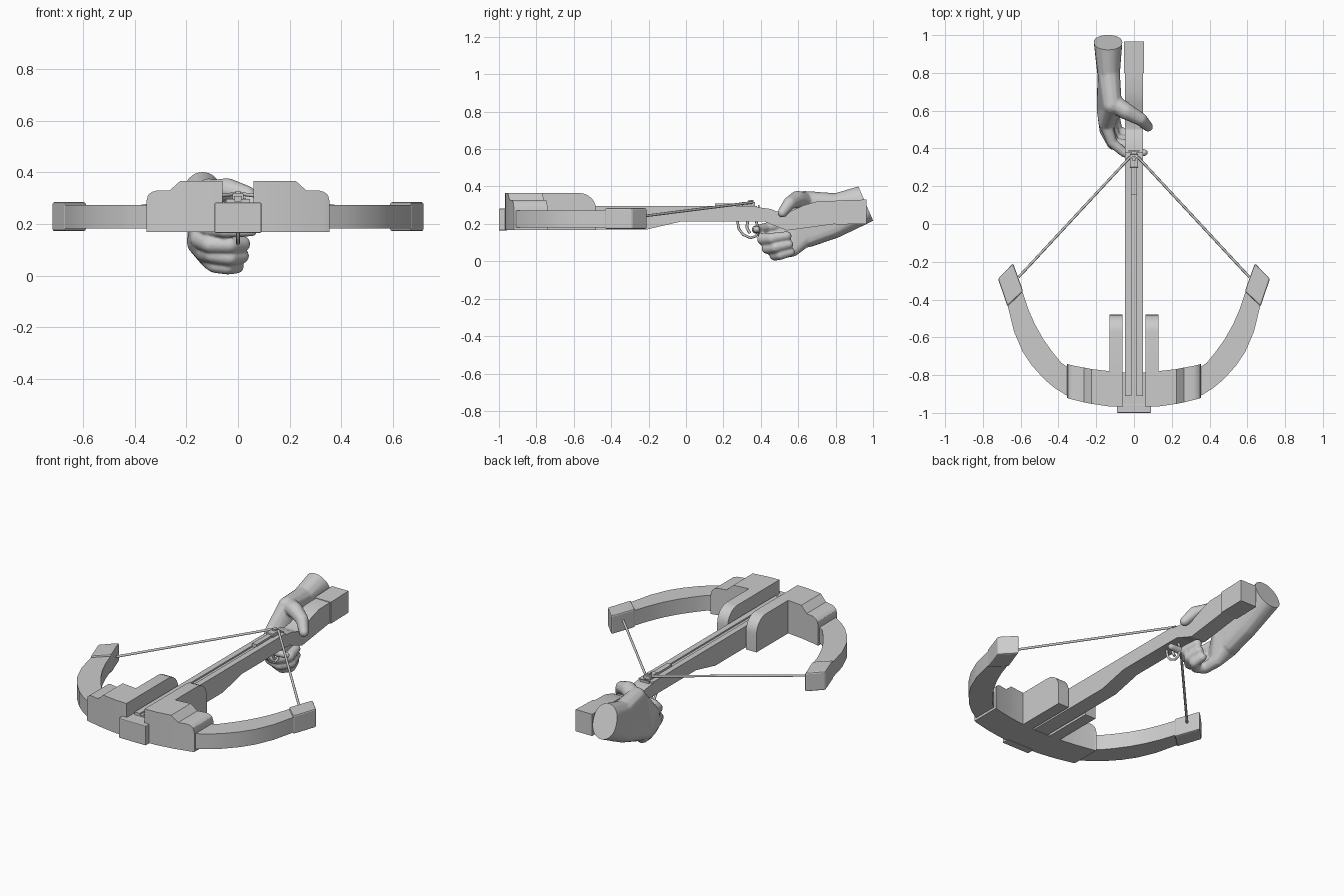
import bpy, bmesh, math
from mathutils import Vector, Matrix

if "Cube" in bpy.data.objects:
    bpy.data.objects.remove(bpy.data.objects["Cube"])


def finish(bm, name, smooth=None, bevel=0):
    bmesh.ops.recalc_face_normals(bm, faces=bm.faces[:])
    me = bpy.data.meshes.new(name)
    bm.to_mesh(me)
    bm.free()
    ob = bpy.data.objects.new(name, me)
    bpy.context.collection.objects.link(ob)
    if bevel:
        m = ob.modifiers.new("bevel", 'BEVEL')
        m.width = bevel
        m.segments = 2
    if smooth:
        bpy.ops.object.select_all(action='DESELECT')
        ob.select_set(True)
        bpy.context.view_layer.objects.active = ob
        bpy.ops.object.shade_smooth_by_angle(angle=math.radians(smooth))
    return ob


def loft(name, rings, smooth=None, bevel=0):
    """Skin closed rings of equal point count and cap both ends."""
    bm = bmesh.new()
    vs = [[bm.verts.new(p) for p in r] for r in rings]
    n = len(rings[0])
    for a, b in zip(vs, vs[1:]):
        for i in range(n):
            bm.faces.new((a[i], a[(i + 1) % n], b[(i + 1) % n], b[i]))
    bm.faces.new(vs[0])
    bm.faces.new(vs[-1])
    return finish(bm, name, smooth, bevel)


def side_prism(name, profile, x0, x1, **kw):
    """Extrude a (y, z) profile across x."""
    return loft(name, [[(x, y, z) for y, z in profile] for x in (x0, x1)], **kw)


def box(name, x0, x1, y0, y1, z0, z1, **kw):
    return side_prism(name, [(y0, z0), (y1, z0), (y1, z1), (y0, z1)], x0, x1, **kw)


def wire(name, pts, r):
    cu = bpy.data.curves.new(name, 'CURVE')
    cu.dimensions = '3D'
    cu.bevel_depth = r
    cu.bevel_resolution = 2
    cu.use_fill_caps = True
    sp = cu.splines.new('POLY')
    sp.points.add(len(pts) - 1)
    for p, co in zip(sp.points, pts):
        p.co = (*co, 1)
    ob = bpy.data.objects.new(name, cu)
    bpy.context.collection.objects.link(ob)


# Stock, butt and top rails
side_prism("stock", [(-.91, .17), (-.21, .17), (-.03, .212), (.42, .212), (.46, .195), (.54, .165),
                     (.80, .2), (.80, .322), (.70, .32), (.63, .30), (.56, .268), (.50, .262),
                     (.45, .28), (.40, .287), (-.91, .287)], -.047, .047, smooth=25)
side_prism("butt", [(.80, .197), (.965, .2), (.965, .33), (.80, .325)], -.054, .054)
for s, side in ((-1, "left"), (1, "right")):
    box("rail_" + side, s * .012, s * .047, -.91, .38, .285, .296)

# Front block and the bow centre under the stock
box("front_block", -.09, .09, -1.0, -.955, .165, .282, bevel=.004)
box("bow_centre", -.065, .065, -.965, -.785, .168, .28)

# Trigger mechanism and latch
box("bolt_channel", -.015, .015, .155, .36, .28, .308)
box("latch", -.022, .022, .30, .37, .295, .318, bevel=.003)
box("sight", -.01, .01, .335, .36, .31, .328)
box("latch_pin", -.03, .03, .385, .393, .28, .30)
wire("trigger_guard", [(0, .275, .215), (0, .282, .175), (0, .305, .143), (0, .345, .125),
                       (0, .375, .135), (0, .388, .165), (0, .375, .215)], .007)
wire("trigger", [(0, .33, .215), (0, .325, .18), (0, .342, .15)], .008)

# Housing stations: x, top z, front y, back y
housing = [(.06, .365, -.968, -.78), (.13, .365, -.966, -.779), (.225, .365, -.952, -.768),
           (.265, .329, -.944, -.76), (.315, .329, -.932, -.751), (.335, .323, -.927, -.746),
           (.349, .31, -.923, -.743), (.355, .285, -.92, -.74)]
# Limb stations: outer point, inner point
limb = [(.34, -.918, .34, -.765), (.42, -.868, .385, -.735), (.475, -.822, .43, -.68),
        (.54, -.75, .48, -.61), (.59, -.675, .525, -.53), (.635, -.57, .56, -.45),
        (.672, -.42, .60, -.33)]
arc = [(-.57 + .09 * math.sin(a), .275 + .09 * math.cos(a))
       for a in [i * math.pi / 12 for i in range(7)]]

for s, side in ((-1, "left"), (1, "right")):
    loft("housing_" + side, [[(s * x, f, .168), (s * x, b, .168), (s * x, b, t), (s * x, f, t)]
                             for x, t, f, b in housing], smooth=30)
    side_prism("cheek_" + side, [(-.80, .168), (-.48, .168)] + arc[::-1] + [(-.80, .365)],
               s * .06, s * .13, smooth=30)
    loft("limb_" + side, [[(s * a, b, .182), (s * c, d, .182), (s * c, d, .273), (s * a, b, .273)]
                          for a, b, c, d in limb], smooth=25)
    tip = [(.64, -.208), (.587, -.356), (.67, -.436), (.72, -.29)]
    loft("tip_" + side, [[(s * x, y, z) for x, y in tip] for z in (.172, .284)], bevel=.008)
    wire("string_" + side, [(s * .61, -.28, .235), (s * .02, .355, .315)], .007)
wire("string_middle", [(-.022, .355, .315), (.022, .355, .315)], .007)

# Hand: hulls around spheres, merged by a voxel remesh
hand = bmesh.new()


def hull(balls, extra=()):
    tmp = bmesh.new()
    for x, y, z, r in balls:
        bmesh.ops.create_icosphere(tmp, subdivisions=2, radius=r,
                                   matrix=Matrix.Translation((x, y, z)))
    for p in extra:
        tmp.verts.new(p)
    res = bmesh.ops.convex_hull(tmp, input=tmp.verts[:])
    junk = {g for g in res["geom_interior"] + res["geom_unused"] if isinstance(g, bmesh.types.BMVert)}
    bmesh.ops.delete(tmp, geom=list(junk), context='VERTS')
    bmesh.ops.recalc_face_normals(tmp, faces=tmp.faces[:])
    me = bpy.data.meshes.new("tmp")
    tmp.to_mesh(me)
    tmp.free()
    hand.from_mesh(me)
    bpy.data.meshes.remove(me)


# Forearm ending in a tilted oval
end = Vector((-.138, .962, .307))
down, normal = Vector((0, .394, -.92)), Vector((0, .92, .394))
oval = [end + normal * .04 + Vector((.079 * math.cos(a), 0, 0)) + down * .097 * math.sin(a)
        for a in [i * math.pi / 12 for i in range(24)]]
wrist = [(-.133, .80, .305, .06), (-.135, .79, .18, .06)]
hull(wrist, oval)
# Palm
hull(wrist + [(-.115, .63, .325, .052), (-.145, .62, .13, .055), (-.13, .66, .13, .055)])
hull([(-.115, .63, .325, .05), (-.145, .62, .13, .055), (-.15, .53, .205, .036),
      (-.145, .51, .14, .04), (-.13, .53, .09, .038), (-.11, .57, .06, .036), (-.13, .66, .15, .055)])
# Thumb and fingers
digits = [
    [(-.11, .64, .32, .05), (-.04, .595, .333, .045), (.035, .555, .312, .036), (.075, .515, .26, .027)],
    [(-.15, .53, .2, .035), (-.115, .43, .18, .028), (-.05, .375, .17, .024), (.055, .378, .17, .019)],
    [(-.145, .5, .14, .04), (-.11, .425, .12, .034), (-.03, .412, .118, .033), (.018, .46, .122, .031),
     (.005, .54, .135, .026)],
    [(-.13, .53, .09, .038), (-.1, .45, .08, .033), (-.03, .435, .07, .032), (.014, .48, .075, .03),
     (0, .55, .09, .025)],
    [(-.11, .57, .06, .036), (-.09, .49, .04, .031), (-.04, .475, .034, .031), (-.005, .505, .036, .029),
     (-.015, .56, .05, .024)]]
for d in digits:
    for a, b in zip(d, d[1:]):
        hull([a, b])
ob = finish(hand, "hand")
m = ob.modifiers.new("remesh", 'REMESH')
m.mode = 'VOXEL'
m.voxel_size = .006
m = ob.modifiers.new("smooth", 'SMOOTH')
m.iterations = 6
me = bpy.data.meshes.new_from_object(ob.evaluated_get(bpy.context.evaluated_depsgraph_get()))
bpy.data.objects.remove(ob)
# Cut the forearm flat
bm = bmesh.new()
bm.from_mesh(me)
cut = bmesh.ops.bisect_plane(bm, geom=bm.verts[:] + bm.edges[:] + bm.faces[:], plane_co=end,
                             plane_no=normal, clear_outer=True)
rim = [e for e in cut["geom_cut"] if isinstance(e, bmesh.types.BMEdge)]
bmesh.ops.edgeloop_fill(bm, edges=rim)
finish(bm, "hand", smooth=50)
